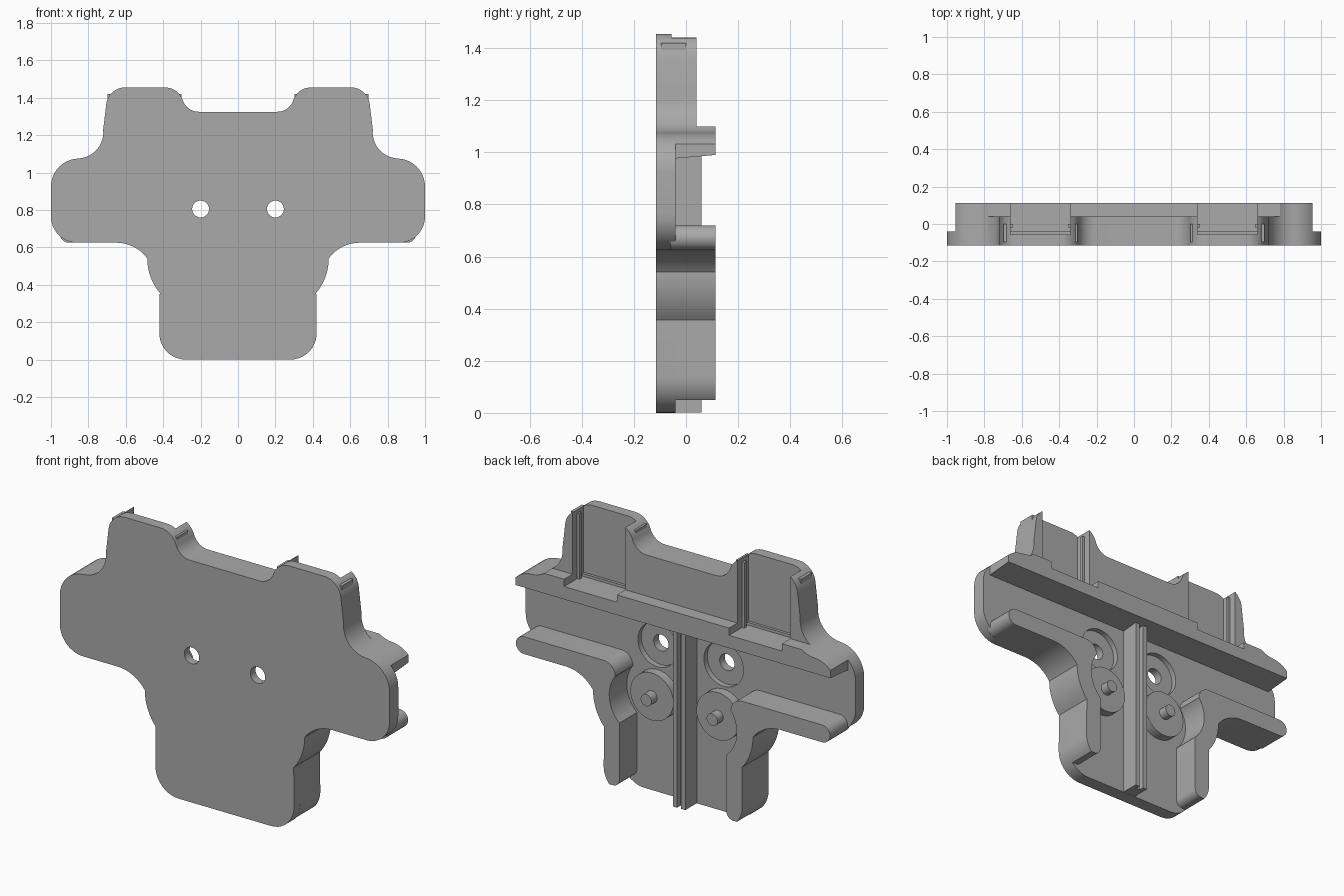
import bpy, bmesh
from math import cos, sin, radians

cube = bpy.data.objects.get("Cube")
if cube:
    bpy.data.objects.remove(cube)

grey = bpy.data.materials.new("plain grey")
grey.use_nodes = True
colour = (0.4, 0.4, 0.4, 1)
grey.diffuse_color = colour
grey.node_tree.nodes["Principled BSDF"].inputs["Base Color"].default_value = colour

FRONT, FLOOR, REAR = -0.115, -0.04, 0.113
SHOULDER = 1.075


def arc(cx, cz, r, start, end, n=10):
    angles = [radians(start + (end - start) * i / n) for i in range(n + 1)]
    return [(cx + r * cos(a), cz + r * sin(a)) for a in angles]


def clip(pts, axis, limit, keep_above):
    """Keep the part of a polygon on one side of a straight line."""
    out = []
    for p, q in zip(pts, pts[1:] + pts[:1]):
        p_in = (p[axis] >= limit) == keep_above
        q_in = (q[axis] >= limit) == keep_above
        if p_in:
            out.append(p)
        if p_in != q_in:
            t = (limit - p[axis]) / (q[axis] - p[axis])
            out.append((p[0] + t * (q[0] - p[0]), p[1] + t * (q[1] - p[1])))
    return out


def mirrored(pts):
    return [(-x, z) for x, z in pts]


def prism(name, pts, y0, y1):
    """Extrude an x-z polygon along y."""
    bm = bmesh.new()
    face = bm.faces.new([bm.verts.new((x, y0, z)) for x, z in pts])
    grown = bmesh.ops.extrude_face_region(bm, geom=[face])["geom"]
    for v in grown:
        if isinstance(v, bmesh.types.BMVert):
            v.co.y = y1
    bmesh.ops.remove_doubles(bm, verts=bm.verts, dist=0.0002)
    bmesh.ops.recalc_face_normals(bm, faces=bm.faces)
    mesh = bpy.data.meshes.new(name)
    bm.to_mesh(mesh)
    bm.free()
    mesh.materials.append(grey)
    obj = bpy.data.objects.new(name, mesh)
    bpy.context.collection.objects.link(obj)
    return obj


def box(x0, x1, z0, z1):
    return [(x0, z0), (x1, z0), (x1, z1), (x0, z1)]


def disc(x, z, r, n=40):
    return arc(x, z, r, 0, 360, n)[:-1]


def pair(name, pts, y0, y1):
    return [prism("left_" + name, pts, y0, y1),
            prism("right_" + name, mirrored(pts), y0, y1)]


def cut(target, cutters):
    for c in cutters:
        mod = target.modifiers.new("cut", "BOOLEAN")
        mod.operation = "DIFFERENCE"
        mod.solver = "EXACT"
        mod.object = c
        c.hide_render = True
        c.hide_viewport = True
        c.display_type = "WIRE"


# Outline of the body, left half then mirrored
bulge = arc(0.2, 0.54, 0.285, -40, 0)
armpit = arc(0.65, 0.4225, 0.2025, 144.5, 90)
half = (arc(0.28, 0.14, 0.14, -90, 0) + bulge + armpit
        + arc(0.86, 0.765, 0.14, -90, 0)
        + arc(0.85, 0.925, 0.15, 0, 90)
        + arc(0.86, 1.215, 0.14, 270, 174)
        + arc(0.605, 1.355, 0.1, 6, 90)
        + arc(0.39, 1.355, 0.1, 90, 161.6)
        + arc(0.21, 1.415, 0.09, -18.4, -90))
outline = half + mirrored(half)[::-1]

# Face plate and its thicker lower layer, with holes and counterbores
plate = prism("face_plate", outline, FRONT, -0.055)
layer = prism("lower_layer", clip(outline, 1, SHOULDER, False), -0.06, FLOOR)
holes = pair("hole_cutter", disc(0.2, 0.805, 0.045), -0.2, 0.2)
bores = pair("bore_cutter", disc(0.2, 0.805, 0.12), -0.07, 0.2)
cut(plate, holes + bores)
cut(layer, bores)

# Thick upper blocks either side of the open slots
upper = clip(outline, 1, SHOULDER - 0.02, True)
middle = clip(clip(upper, 0, -0.34, True), 0, 0.34, False)
prism("upper_middle_block", middle, -0.1, 0.04)
pair("upper_side_block", clip(upper, 0, 0.66, True), -0.1, 0.04)

# Cross rail, stepped down where the slots meet it
band = clip(clip(outline, 1, 0.975, True), 1, 1.1, False)
band = clip(clip(band, 0, -0.955, True), 0, 0.955, False)
rails = [prism("rail_middle", clip(clip(band, 0, -0.34, True), 0, 0.34, False), -0.06, REAR)]
rails += pair("rail_end", clip(band, 0, 0.66, True), -0.06, REAR)
rails += pair("rail_step", box(0.34, 0.66, 0.975, 1.06), -0.06, REAR)
for rail in rails:
    for v in rail.data.vertices:
        if v.co.z < 0.98 and v.co.y > 0:
            v.co.z = 0.99

# Guide strips and small ridges along the slot edges
for edge, side in ((0.66, 1), (0.34, -1)):
    pair("guide_strip", box(edge + 0.005 * side, edge + 0.038 * side, 1.08, 1.42), -0.095, 0)
    pair("slot_ridge", box(edge - 0.014 * side, edge + 0.01 * side, 1.05, 1.42), -0.018, 0)

# Leg walls that turn outwards into the lower shelves
wall = (arc(0.28, 0.14, 0.14, -40, 0) + bulge + armpit
        + arc(0.905, 0.6725, 0.0475, -90, 90)
        + arc(0.42, 0.65, 0.07, 90, 180)
        + arc(0.2, 0.54, 0.187, 34, -48)
        + arc(0.365, 0.09, 0.04, 180, 260, 6))
pair("leg_wall", wall, -0.06, REAR)

# Bosses with pegs
pair("boss", disc(0.2, 0.54, 0.13), -0.06, 0.01)
pair("peg", disc(0.2, 0.54, 0.033, 24), 0, 0.06)

# Grooved centre spine
prism("spine_base", box(-0.038, 0.038, 0.001, 1.0), -0.06, 0.03)
pair("spine_rib", box(0.012, 0.038, 0.001, 1.0), -0.05, 0.06)

# Smooth the curved walls, keep the edges sharp
bpy.ops.object.select_all(action="DESELECT")
for obj in bpy.context.scene.objects:
    if obj.type == "MESH" and not obj.hide_render:
        obj.select_set(True)
        bpy.context.view_layer.objects.active = obj
bpy.ops.object.shade_smooth_by_angle(angle=radians(30))
